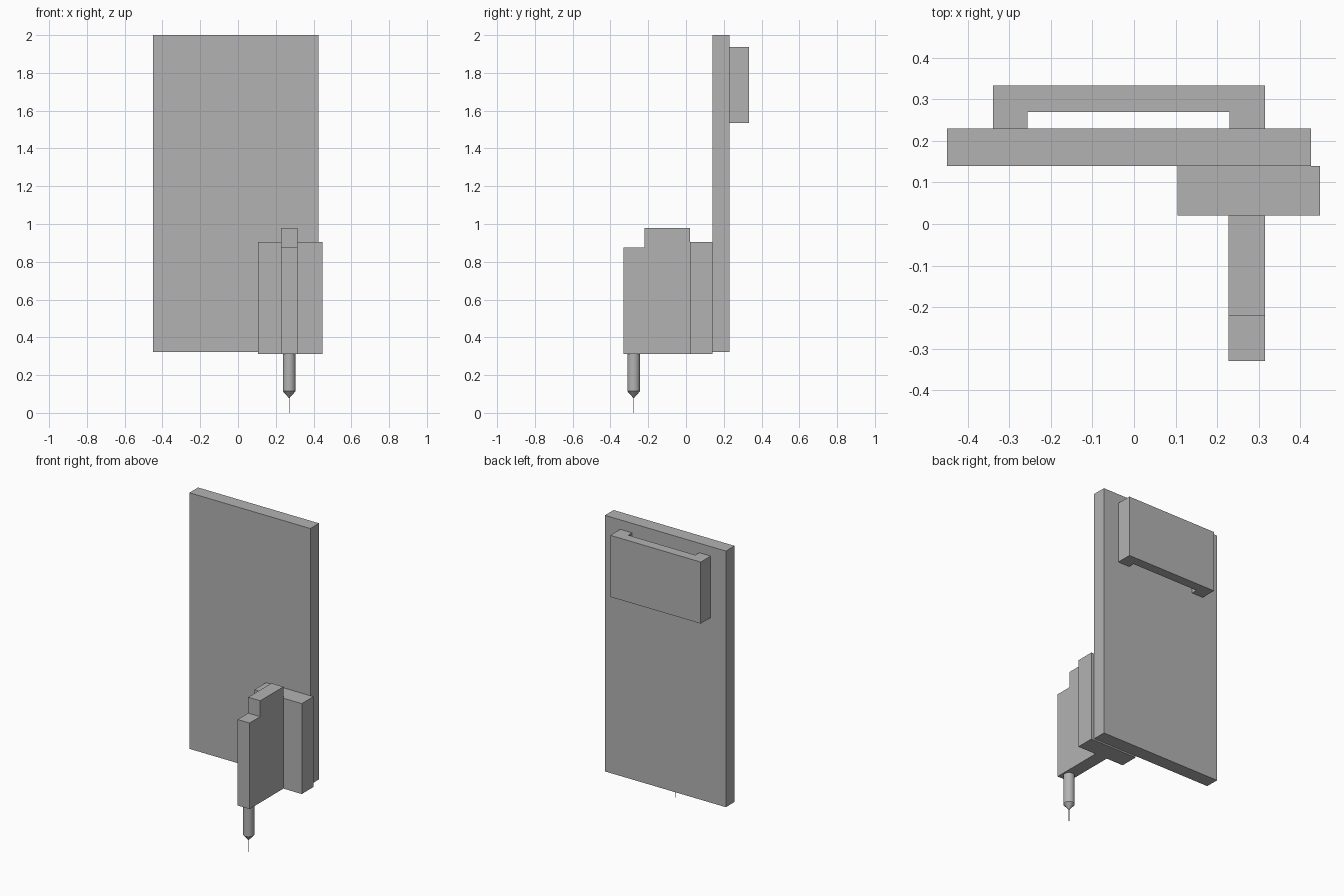
import bpy, bmesh, math

cube = bpy.data.objects.get("Cube")
if cube:
    bpy.data.objects.remove(cube, do_unlink=True)

# Single grey finish
grey = bpy.data.materials.new("plain grey")
grey.use_nodes = True
grey.diffuse_color = (0.45, 0.45, 0.45, 1)
grey.node_tree.nodes["Principled BSDF"].inputs["Base Color"].default_value = grey.diffuse_color


def finish(name, bm):
    bmesh.ops.recalc_face_normals(bm, faces=bm.faces)
    mesh = bpy.data.meshes.new(name)
    bm.to_mesh(mesh)
    bm.free()
    mesh.materials.append(grey)
    obj = bpy.data.objects.new(name, mesh)
    bpy.context.collection.objects.link(obj)
    return obj


def extrude(name, outline, depth):
    """Extrude a closed outline of 3D points along a vector."""
    bm = bmesh.new()
    face = bm.faces.new([bm.verts.new(p) for p in outline])
    new = bmesh.ops.extrude_face_region(bm, geom=[face])["geom"]
    verts = [g for g in new if isinstance(g, bmesh.types.BMVert)]
    bmesh.ops.translate(bm, verts=verts, vec=depth)
    return finish(name, bm)


def box(name, x0, x1, y0, y1, z0, z1):
    corners = [(x0, y0, z0), (x1, y0, z0), (x1, y1, z0), (x0, y1, z0)]
    return extrude(name, corners, (0, 0, z1 - z0))


def lathe(name, profile, x, y, steps=40):
    """Spin a radius/height profile about a vertical axis."""
    bm = bmesh.new()
    verts = [bm.verts.new((x + r, y, z)) for r, z in profile]
    edges = [bm.edges.new(pair) for pair in zip(verts, verts[1:])]
    bmesh.ops.spin(bm, geom=verts + edges, cent=(x, y, 0), axis=(0, 0, 1),
                   angle=math.tau, steps=steps, use_duplicate=False)
    bmesh.ops.remove_doubles(bm, verts=bm.verts, dist=0.0001)
    obj = finish(name, bm)
    bpy.ops.object.select_all(action="DESELECT")
    obj.select_set(True)
    bpy.context.view_layer.objects.active = obj
    bpy.ops.object.shade_smooth_by_angle(angle=math.radians(30))
    return obj


# Tall back plate and the mounting block on its front
box("back_plate", -0.45, 0.426, 0.14, 0.23, 0.323, 2.0)
box("mounting_block", 0.105, 0.448, 0.02, 0.14, 0.313, 0.905)

# Channel-shaped rear bracket
channel = [(-0.34, 0.23), (-0.257, 0.23), (-0.257, 0.27), (0.23, 0.27),
           (0.23, 0.23), (0.315, 0.23), (0.315, 0.333), (-0.34, 0.333)]
extrude("rear_bracket", [(x, y, 1.535) for x, y in channel], (0, 0, 0.403))

# Stepped arm carrying the tool
step = [(-0.33, 0.313), (0.02, 0.313), (0.02, 0.98),
        (-0.22, 0.98), (-0.22, 0.876), (-0.33, 0.876)]
extrude("stepped_arm", [(0.228, y, z) for y, z in step], (0.087, 0, 0))

# Tool holder with a tapered nose, and the fine needle
lathe("tool_holder", [(0, 0.32), (0.034, 0.32), (0.034, 0.115), (0.003, 0.08), (0, 0.08)],
      0.271, -0.277)
lathe("needle", [(0, 0.09), (0.002, 0.09), (0.002, 0), (0, 0)], 0.271, -0.277, 12)
